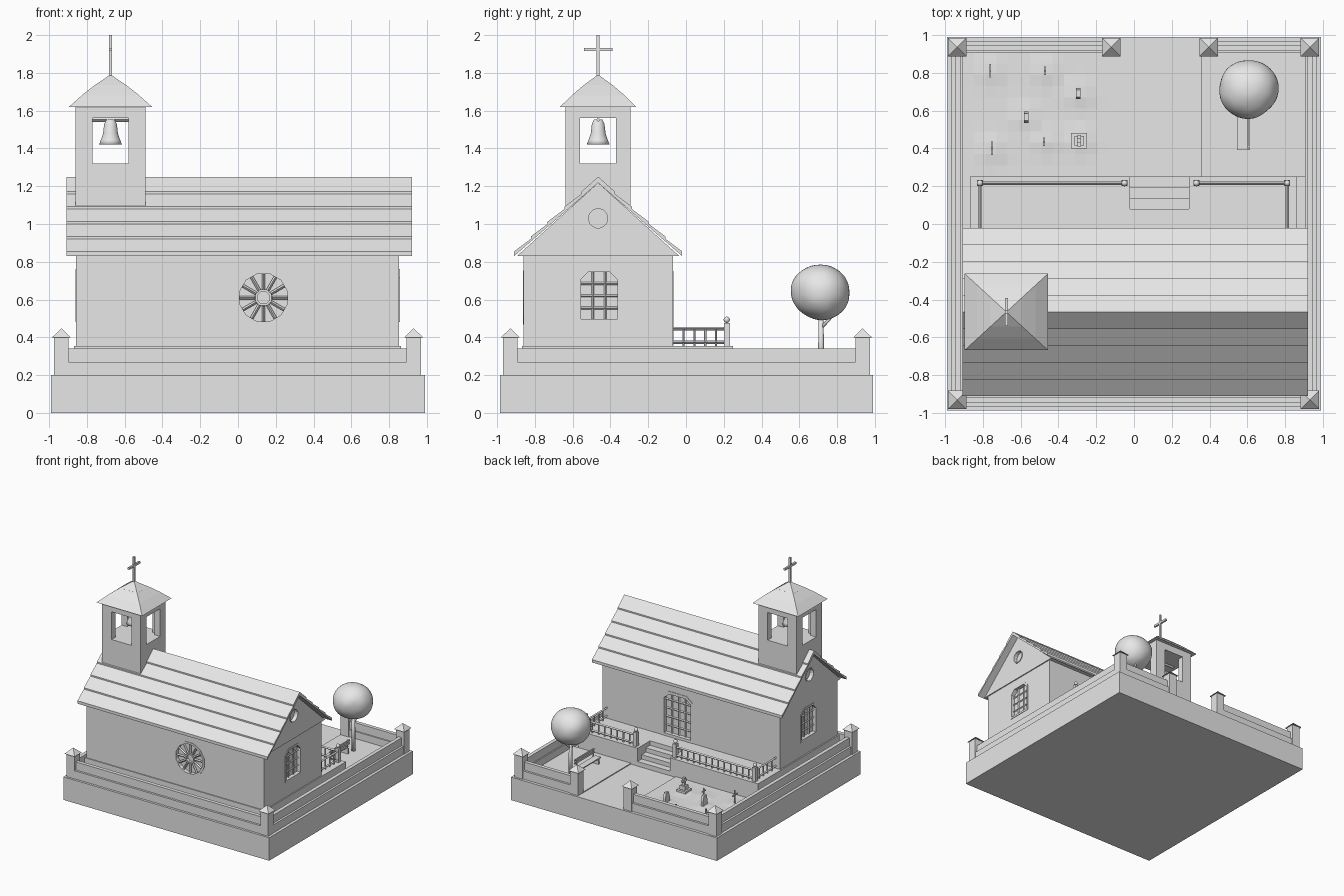
import bpy, bmesh, math, random
from mathutils import Vector

random.seed(4)
if "Cube" in bpy.data.objects:
    bpy.data.objects.remove(bpy.data.objects["Cube"])

GREY = bpy.data.materials.new("plain_grey")
GREY.use_nodes = True
GREY.diffuse_color = (0.8, 0.8, 0.8, 1)
GREY.node_tree.nodes["Principled BSDF"].inputs["Base Color"].default_value = (0.8, 0.8, 0.8, 1)


def finish(name, bm, smooth=False):
    bmesh.ops.recalc_face_normals(bm, faces=bm.faces[:])
    mesh = bpy.data.meshes.new(name)
    for f in bm.faces:
        f.smooth = smooth
    bm.to_mesh(mesh)
    bm.free()
    mesh.materials.append(GREY)
    ob = bpy.data.objects.new(name, mesh)
    bpy.context.collection.objects.link(ob)
    return ob


def place(u, v, t, axis):
    return {"x": (t, u, v), "y": (u, t, v), "z": (u, v, t)}[axis]


def prism(name, pts, axis, a, b):
    """Extrude a flat outline along an axis from a to b."""
    bm = bmesh.new()
    lo, hi = [[bm.verts.new(place(u, v, t, axis)) for u, v in pts] for t in (a, b)]
    bm.faces.new(lo)
    bm.faces.new(hi)
    for i in range(len(pts)):
        j = (i + 1) % len(pts)
        bm.faces.new((lo[i], lo[j], hi[j], hi[i]))
    return finish(name, bm)


def box(name, x0, x1, y0, y1, z0, z1):
    return prism(name, [(x0, y0), (x1, y0), (x1, y1), (x0, y1)], "z", z0, z1)


def ring(name, outer, inner, axis, a, b):
    """Frame between two outlines with the same number of points."""
    bm = bmesh.new()
    loops = [[bm.verts.new(place(u, v, t, axis)) for u, v in pts]
             for pts, t in ((outer, a), (outer, b), (inner, b), (inner, a))]
    n = len(outer)
    for k in range(4):
        p, q = loops[k], loops[(k + 1) % 4]
        for i in range(n):
            j = (i + 1) % n
            bm.faces.new((p[i], p[j], q[j], q[i]))
    return finish(name, bm)


def rod(name, p0, p1, r0, r1=None, sides=4, smooth=False):
    """Tapered bar between two points."""
    p0, p1 = Vector(p0), Vector(p1)
    bm = bmesh.new()
    bmesh.ops.create_cone(bm, cap_ends=True, segments=sides, radius1=r0,
                          radius2=r0 if r1 is None else r1, depth=(p1 - p0).length)
    ob = finish(name, bm, smooth)
    ob.rotation_mode = "QUATERNION"
    ob.rotation_quaternion = (p1 - p0).to_track_quat("Z", "Y")
    ob.location = (p0 + p1) / 2
    return ob


def pyramid(name, x, y, z0, z1, hx, hy, tx=0.001, ty=0.001):
    bm = bmesh.new()
    lo, hi = [[bm.verts.new((x + sx * a, y + sy * b, z)) for sx, sy in ((-1, -1), (1, -1), (1, 1), (-1, 1))]
              for a, b, z in ((hx, hy, z0), (tx, ty, z1))]
    bm.faces.new(lo)
    bm.faces.new(hi)
    for i in range(4):
        j = (i + 1) % 4
        bm.faces.new((lo[i], lo[j], hi[j], hi[i]))
    return finish(name, bm)


def cut(ob, cutter):
    mod = ob.modifiers.new("cut", "BOOLEAN")
    mod.object, mod.operation, mod.solver = cutter, "DIFFERENCE", "EXACT"
    bpy.context.view_layer.update()
    mesh = bpy.data.meshes.new_from_object(ob.evaluated_get(bpy.context.evaluated_depsgraph_get()))
    ob.modifiers.clear()
    ob.data = mesh
    bpy.data.objects.remove(cutter)


def circle(cu, cv, r, n):
    return [(cu + r * math.cos(math.tau * (i + .5) / n), cv + r * math.sin(math.tau * (i + .5) / n))
            for i in range(n)]


def shrink(pts, cu, cv, k):
    return [(cu + (u - cu) * k, cv + (v - cv) * k) for u, v in pts]


def arch(c, w, z0, z1):
    return [(c - w, z0), (c + w, z0), (c + w, z1 - .045), (c + w * .6, z1),
            (c - w * .6, z1), (c - w, z1 - .045)]


def window(name, wall, pts, cu, cv, axis, face, s):
    """Recess the wall and set a frame into the hole."""
    cut(wall, prism("cutter", pts, axis, face - s * .03, face + s * .05))
    ring(name + "_frame", pts, shrink(pts, cu, cv, .88), axis, face - s * .031, face + s * .004)


def grid_bars(name, c, w, z0, z1, cols, rows, axis, t):
    for i in range(1, cols):
        u = c - w + 2 * w * i / cols
        rod(name + "_upright", place(u, z0, t, axis), place(u, z1, t, axis), .007)
    for i in range(1, rows):
        v = z0 + (z1 - z0) * i / rows
        rod(name + "_crossbar", place(c - w, v, t, axis), place(c + w, v, t, axis), .007)


# Ground slab, lawns and boundary wall
box("ground_slab", -.99, .99, -.985, .99, 0, .2)
box("side_lawn", .355, .91, .25, .91, .2, .208)
graves = [(-.76, .81), (-.47, .81), (-.295, .69), (-.57, .565), (-.75, .4), (-.475, .435), (-.29, .44)]
bm = bmesh.new()
bmesh.ops.create_grid(bm, x_segments=14, y_segments=11, size=1)
for v in bm.verts:
    x, y = -.49 + v.co.x * .415, .58 + v.co.y * .33
    bump = max(math.exp(-((x - a) ** 2 + (y - b) ** 2) / .004) for a, b in graves)
    v.co = (x, y, .206 + .012 * bump)
finish("grave_lawn", bm)

for z0, z1, out, inn in ((.2, .27, .965, .905), (.27, .34, .947, .915)):
    box("front_wall", -out, out, -out, -inn, z0, z1)
    for s in (-1, 1):
        box("side_wall", *sorted((s * out, s * inn)), -out, out, z0, z1)
    box("back_wall_long", -out, -.12, inn, out, z0, z1)
    box("back_wall_short", .39, out, inn, out, z0, z1)
for x, y in ((-.935, -.93), (.93, -.93), (-.935, .935), (.93, .935), (-.12, .935), (.395, .935)):
    box("wall_post", x - .038, x + .038, y - .038, y + .038, .2, .4)
    pyramid("post_cap", x, y, .4, .447, .049, .049)

# Foundation, porch and steps
box("foundation", -.868, .862, -.868, .08, .2, .355)
box("porch_long", -.868, -.02, .08, .25, .2, .355)
box("porch_short", .29, .862, .08, .25, .2, .355)
for i in range(3):
    box("step", -.02, .29, .08 + i * .057, .137 + i * .057, .2, .316 - i * .038)


# Porch railing
def railing(p0, p1):
    p0, p1 = Vector((*p0, 0)), Vector((*p1, 0))
    up = Vector((0, 0, 1))
    for z in (.375, .446):
        rod("rail", p0 + up * z, p1 + up * z, .009)
    n = round((p1 - p0).length / .06)
    for i in range(1, n):
        p = p0.lerp(p1, i / n)
        rod("baluster", p + up * .355, p + up * .446, .006, sides=6)


for x in (-.815, -.05, .33, .81):
    box("rail_post", x - .016, x + .016, .2, .232, .355, .475)
    bm = bmesh.new()
    bmesh.ops.create_uvsphere(bm, u_segments=10, v_segments=6, radius=.017)
    finish("post_knob", bm, True).location = (x, .216, .493)
railing((-.815, .216), (-.05, .216))
railing((.33, .216), (.81, .216))
railing((-.815, -.07), (-.815, .216))
railing((.81, -.07), (.81, .216))

# House walls with rose window, side windows and door
CY = -.465
walls = box("house_walls", -.857, .853, -.86, -.07, .34, .835)
window("rose_window", walls, circle(.135, .61, .148, 12), .135, .61, "y", -.86, -1)
ring("rose_hub", circle(.135, .61, .046, 8), circle(.135, .61, .034, 8), "y", -.832, -.858)
for i in range(12):
    a = math.tau * i / 12
    rod("rose_spoke", (.135 + .044 * math.cos(a), -.845, .61 + .044 * math.sin(a)),
        (.135 + .135 * math.cos(a), -.845, .61 + .135 * math.sin(a)), .009)
for s, face in ((-1, -.857), (1, .853)):
    window("side_window", walls, arch(CY + .005, .11, .48, .762), CY + .005, .62, "x", face, s)
    grid_bars("side_window", CY + .005, .1, .49, .75, 3, 4, "x", face - s * .022)
window("door", walls, arch(.13, .145, .356, .75), .13, .55, "y", -.07, 1)
grid_bars("door", .13, .13, .37, .74, 4, 5, "y", -.092)

# Gables and stepped shingle roof
gable = prism("gable", [(CY - .43, .83), (CY + .43, .83), (CY, 1.218)], "x", -.862, .862)
for s in (-1, 1):
    window("gable_window", gable, circle(CY, 1.03, .058, 16), CY, 1.03, "x", s * .862, s)
half = []
for i in range(5):
    for d, lift in ((i * .089, -.012 if i else 0), ((i + 1) * .089, 0)):
        half.append((d, 1.25 - .888 * d + lift))
half.append((.445, .83))
roof = [(CY + d, z) for d, z in half] + [(CY, 1.218)] + [(CY - d, z) for d, z in half[:0:-1]]
prism("house_roof", roof, "x", -.908, .92)

# Bell tower
TX = -.675
tower = box("bell_tower", TX - .185, TX + .185, CY - .172, CY + .172, 1.095, 1.625)
for hx, hy in ((.13, .12), (.095, .4), (.4, .095)):
    cut(tower, box("cutter", TX - hx, TX + hx, CY - hy, CY + hy, 1.32, 1.56))
for z0, z1, k0, k1 in ((1.62, 1.685, 1, .67), (1.68, 1.735, .7, .38), (1.73, 1.79, .41, .01)):
    pyramid("tower_roof", TX, CY, z0, z1, .22 * k0, .202 * k0, .22 * k1, .202 * k1)
box("cross_upright", TX - .008, TX + .008, CY - .008, CY + .008, 1.77, 2)
box("cross_arm", TX - .008, TX + .008, CY - .075, CY + .075, 1.915, 1.933)

# Bell turned from a profile
bm = bmesh.new()
rings = []
for r, z in ((.001, 1.555), (.022, 1.553), (.034, 1.53), (.04, 1.48), (.052, 1.445), (.062, 1.42), (.001, 1.425)):
    rings.append([bm.verts.new((TX + u, CY + v, z)) for u, v in circle(0, 0, r, 16)])
for p, q in zip(rings, rings[1:]):
    for i in range(16):
        bm.faces.new((p[i], p[i - 1], q[i - 1], q[i]))
finish("bell", bm, True)
rod("bell_beam", (TX - .14, CY, 1.552), (TX + .14, CY, 1.552), .012)

# Tree
bm = bmesh.new()
bmesh.ops.create_icosphere(bm, subdivisions=2, radius=.166)
for v in bm.verts:
    v.co *= random.uniform(.96, 1.07)
    v.co.z *= .95
crown = finish("tree_crown", bm, True)
crown.location = (.605, .715, .637)
crown.modifiers.new("round", "SUBSURF").levels = 2
crown.modifiers["round"].render_levels = 2
rod("tree_trunk", (.61, .715, .2), (.61, .715, .52), .017, .013, 8, True)
rod("tree_branch", (.61, .715, .45), (.63, .78, .52), .01, .008, 6, True)

# Bench
box("bench_seat", .545, .6, .39, .66, .255, .265)
for z in (.285, .31):
    box("bench_back", .606, .614, .39, .66, z, z + .016)
for y in (.41, .64):
    box("bench_leg", .55, .614, y - .006, y + .006, .2, .256)
    box("bench_stay", .6, .608, y - .006, y + .006, .25, .326)

# Graves: crosses, headstones and a stepped monument
for i in (0, 1, 4, 5):
    x, y = graves[i]
    h, w = (.115, .035) if i in (0, 4) else (.075, .022)
    box("grave_cross", x - .005, x + .005, y - .005, y + .005, .2, .21 + h)
    box("grave_cross_arm", x - .005, x + .005, y - w, y + w, .2 + h * .7, .21 + h * .7)
for i in (2, 3):
    x, y = graves[i]
    prism("headstone", arch(y, .03, .2, .3), "x", x - .011, x + .011)
x, y = graves[6]
for r, z0, z1 in ((.042, .2, .23), (.025, .23, .265), (.011, .265, .33)):
    box("monument", x - r, x + r, y - r, y + r, z0, z1)
box("monument_arm", x - .009, x + .009, y - .03, y + .03, .295, .31)
